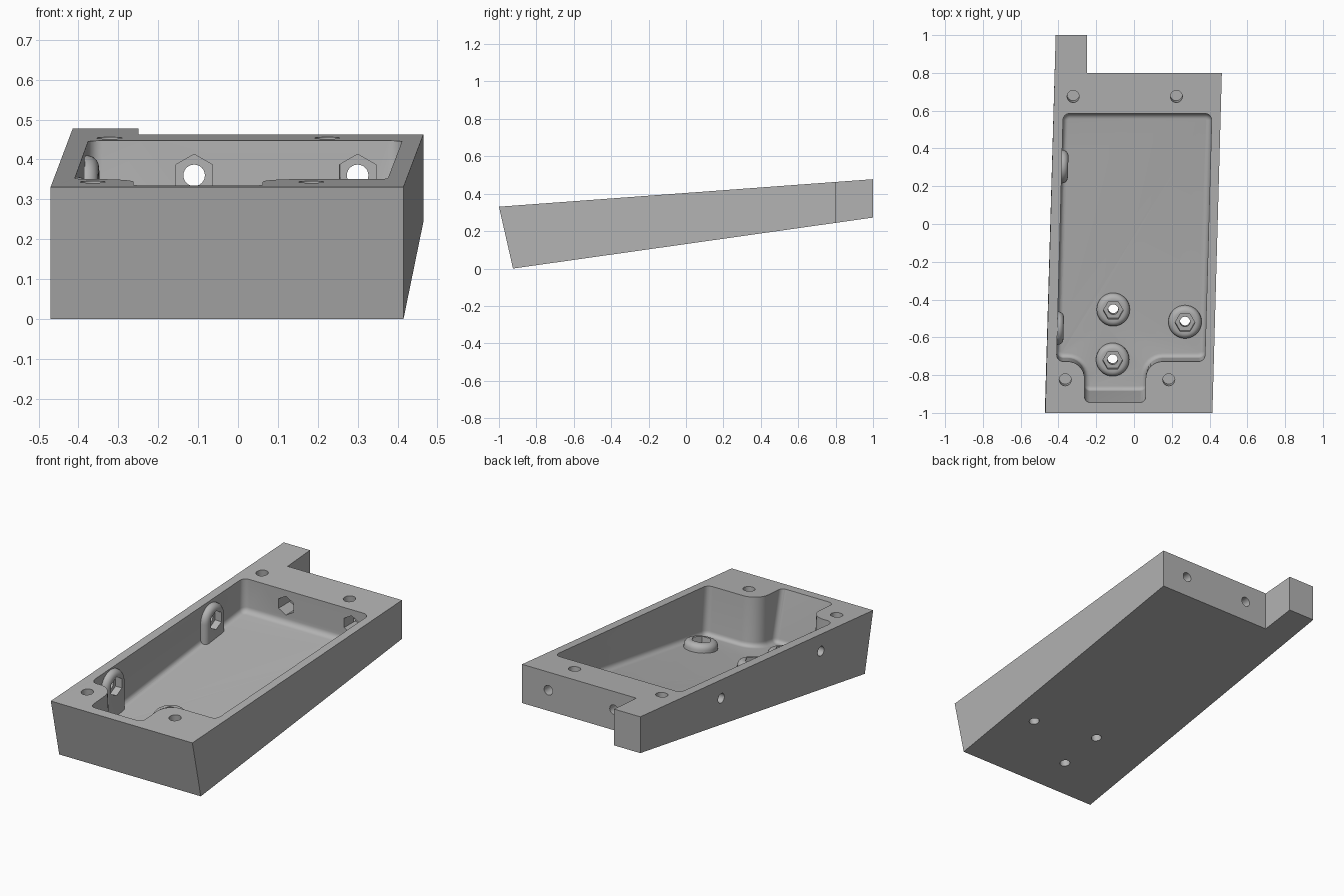
import bpy, bmesh, math
from mathutils import Matrix, Vector

if "Cube" in bpy.data.objects:
    bpy.data.objects.remove(bpy.data.objects["Cube"])

PI = math.pi
def top_z(y): return 0.404 + 0.0735 * y
def base_z(y): return 0.1415 * (y + 0.925)
def floor_z(y): return base_z(y) + 0.048
def left_x(y): return -0.47 + 0.0278 * (y + 1)

metal = bpy.data.materials.new("grey_metal")
metal.diffuse_color = (0.45, 0.45, 0.45, 1)
metal.use_nodes = True
metal.node_tree.nodes["Principled BSDF"].inputs["Base Color"].default_value = metal.diffuse_color

def loft(name, rings):
    """Closed solid through equally sized rings of points."""
    bm = bmesh.new()
    vs = [[bm.verts.new(p) for p in ring] for ring in rings]
    n = len(vs[0])
    for a, b in zip(vs, vs[1:]):
        for i in range(n):
            j = (i + 1) % n
            bm.faces.new((a[i], a[j], b[j], b[i]))
    bm.faces.new(vs[0][::-1])
    bm.faces.new(vs[-1])
    bmesh.ops.recalc_face_normals(bm, faces=bm.faces)
    mesh = bpy.data.meshes.new(name)
    bm.to_mesh(mesh)
    bm.free()
    ob = bpy.data.objects.new(name, mesh)
    bpy.context.collection.objects.link(ob)
    mesh.materials.append(metal)
    return ob

def frame(origin, axis, up):
    """Matrix with local z along axis and local y close to up."""
    z = Vector(axis).normalized()
    x = Vector(up).cross(z).normalized()
    m = Matrix((x, z.cross(x), z)).transposed().to_4x4()
    m.translation = origin
    return m

def turned(name, m, profile, n=32, phase=0.0):
    """Round or hexagonal solid from (radius, height) pairs."""
    return loft(name, [[m @ Vector((r * math.cos(2 * PI * i / n + phase),
                                    r * math.sin(2 * PI * i / n + phase), h))
                        for i in range(n)] for r, h in profile])

def combine(body, tool, op):
    mod = body.modifiers.new(op, 'BOOLEAN')
    mod.operation, mod.object, mod.solver = op, tool, 'EXACT'
    bpy.context.view_layer.objects.active = body
    bpy.ops.object.modifier_apply(modifier=mod.name)
    bpy.data.objects.remove(tool)

def rounded(points, radii, d=0.0, n=8):
    """Clockwise outline inset by d with rounded corners."""
    P = [Vector(p) for p in points]
    k = len(P)
    out = []
    for i in range(k):
        d1 = (P[i] - P[i - 1]).normalized()
        d2 = (P[(i + 1) % k] - P[i]).normalized()
        n1, n2 = Vector((d1.y, -d1.x)), Vector((d2.y, -d2.x))
        p = P[i] + (n1 + n2) / (1 + n1.dot(n2)) * d
        convex = d1.x * d2.y - d1.y * d2.x < 0
        r = radii[i] - d if convex else radii[i] + d
        half = (-d1).angle(d2) / 2
        c = p + (d2 - d1).normalized() * r / math.sin(half)
        t = r / math.tan(half)
        s, e = p - d1 * t - c, p + d2 * t - c
        a0 = math.atan2(s.y, s.x)
        sweep = (math.atan2(e.y, e.x) - a0 + PI) % (2 * PI) - PI
        out += [c + Vector((math.cos(a0 + sweep * j / n), math.sin(a0 + sweep * j / n))) * r
                for j in range(n + 1)]
    return out

# Wedge-shaped outer block with a tab at the rear left
outline = [(-0.47, -1), (0.415, -1), (0.465, 0.8), (-0.25, 0.8), (-0.25, 1), (left_x(1), 1)]
lower = [(x, -0.925 if y == -1 else y) for x, y in outline]
body = loft("housing", [[(x, y, base_z(y)) for x, y in lower],
                        [(x, y, top_z(y)) for x, y in outline]])

# Pocket with filleted floor and a narrow bay at the front
xs = [-0.375, 0.412, 0.375, 0.062, 0.062, -0.262, -0.262, -0.41]
rim_y = [0.585, 0.585, -0.728, -0.728, -0.945, -0.945, -0.728, -0.728]
low_y = [0.585, 0.585, -0.71, -0.71, -0.885, -0.885, -0.71, -0.71]
radii = [0.035, 0.035, 0.035, 0.09, 0.03, 0.03, 0.09, 0.035]
rings = []
f = 0.027
for k in range(6):
    a = k / 5 * PI / 2
    rings.append([(p.x, p.y, floor_z(p.y) + f * (1 - math.cos(a)))
                  for p in rounded(list(zip(xs, low_y)), radii, f * (1 - math.sin(a)))])
rim = rounded(list(zip(xs, rim_y)), radii)
rings += [[(p.x, p.y, top_z(p.y) + h) for p in rim] for h in (0, 0.1)]
combine(body, loft("pocket_cutter", rings), 'DIFFERENCE')

HOLE, HEX = 0.027, 0.053

def rounded_edge(r, h, f=0.03):
    return [(r - f * (1 - math.cos(a)), h - f * (1 - math.sin(a)))
            for a in (j / 6 * PI / 2 for j in range(7))]

def drill(m, nut, depth, phase):
    """Through hole from the outside with a hex nut seat from height nut inward."""
    combine(body, turned("bolt_hole", m, [(HOLE, -0.05), (HOLE, nut + 0.01)], 24), 'DIFFERENCE')
    combine(body, turned("nut_seat", m, [(HEX, nut), (HEX, nut + depth)], 6, phase), 'DIFFERENCE')

# Round bosses on the floor
for x, y in [(-0.11, -0.445), (0.27, -0.51), (-0.113, -0.71)]:
    m = frame((x, y, base_z(y)), (0, -0.1415, 1), (0, 1, 0))
    combine(body, turned("floor_boss", m, [(0.088, 0.02)] + rounded_edge(0.088, 0.092)), 'UNION')
    drill(m, 0.052, 0.08, 0)

# Arched bosses on the left wall
for y, z in [(0.305, 0.322), (-0.55, 0.268)]:
    m = frame((left_x(y), y, z), (1, -0.0278, 0), (0, 0, 1))
    drop = base_z(y) + 0.027 - z
    rings = []
    for r, h in [(0.088, 0.02)] + rounded_edge(0.088, 0.085):
        arch = [(r * math.cos(i * PI / 24), r * math.sin(i * PI / 24)) for i in range(25)]
        rings.append([m @ Vector((u, v, h)) for u, v in arch + [(-r, drop), (r, drop)]])
    combine(body, loft("wall_boss", rings), 'UNION')
    drill(m, 0.045, 0.08, PI / 6)

# Bolt holes through the rear wall
for x in (-0.11, 0.3):
    drill(frame((x, 0.8, 0.36), (0, -1, 0), (0, 0, 1)), 0.115, 0.14, PI / 6)

# Blind lid screw holes in the rim
for x, y in [(-0.322, 0.675), (0.224, 0.675), (-0.364, -0.825), (0.184, -0.825)]:
    m = frame((x, y, top_z(y)), (0, -0.0735, 1), (0, 1, 0))
    combine(body, turned("screw_hole", m, [(0.032, -0.13), (0.032, 0.05)], 24), 'DIFFERENCE')

bpy.ops.object.select_all(action='DESELECT')
body.select_set(True)
bpy.context.view_layer.objects.active = body
bpy.ops.object.shade_smooth_by_angle(angle=math.radians(30))
